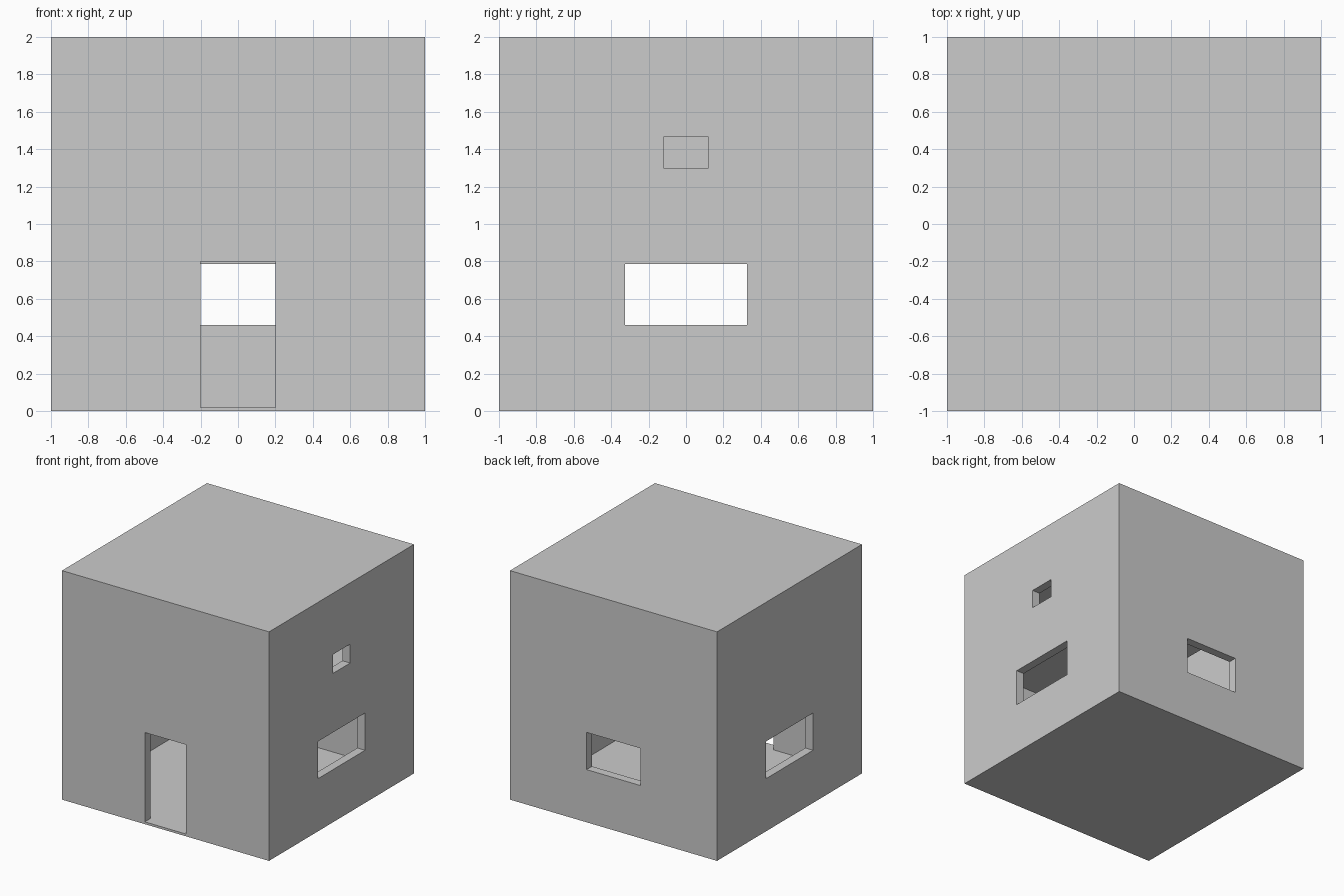
import bpy

if "Cube" in bpy.data.objects:
    bpy.data.objects.remove(bpy.data.objects["Cube"])

WALL = 0.075     # wall thickness
IN = 1 - WALL    # inner wall position


def box(name, lo, hi):
    """Axis-aligned box between two corners."""
    centre = [(a + b) / 2 for a, b in zip(lo, hi)]
    bpy.ops.mesh.primitive_cube_add(size=1, location=centre)
    ob = bpy.context.object
    ob.name = name
    ob.scale = [b - a for a, b in zip(lo, hi)]
    bpy.ops.object.transform_apply(location=True, rotation=False, scale=True)
    return ob


def cut(target, lo, hi):
    """Subtract a box from the target, then discard the cutter."""
    cutter = box("cutter", lo, hi)
    cutter.hide_render = True
    mod = target.modifiers.new("cut", 'BOOLEAN')
    mod.operation = 'DIFFERENCE'
    mod.solver = 'EXACT'
    mod.object = cutter
    bpy.context.view_layer.objects.active = target
    bpy.ops.object.modifier_apply(modifier=mod.name)
    bpy.data.objects.remove(cutter, do_unlink=True)


# House shell with a thin ground floor
house = box("house_walls", (-1, -1, 0), (1, 1, 2))
cut(house, (-IN, -IN, 0.02), (IN, IN, 2 - WALL))

# Front door
cut(house, (-0.2, -1.1, 0.02), (0.2, -0.8, 0.8))

# Matching left and right windows
for s in (-1, 1):
    xs = sorted((s * 0.8, s * 1.1))
    cut(house, (xs[0], -0.325, 0.46), (xs[1], 0.325, 0.785))

# Back window
cut(house, (-0.26, 0.8, 0.46), (0.26, 1.1, 0.785))

# Small upper window on the right
cut(house, (0.8, -0.12, 1.3), (1.1, 0.12, 1.465))

# Upper floor with an open stairwell at the back left
floor = box("upper_floor", (-IN, -IN, 1.1), (IN, IN, 1.13))
cut(floor, (-1.1, 0.0, 1.0), (-0.3, 1.1, 1.2))
